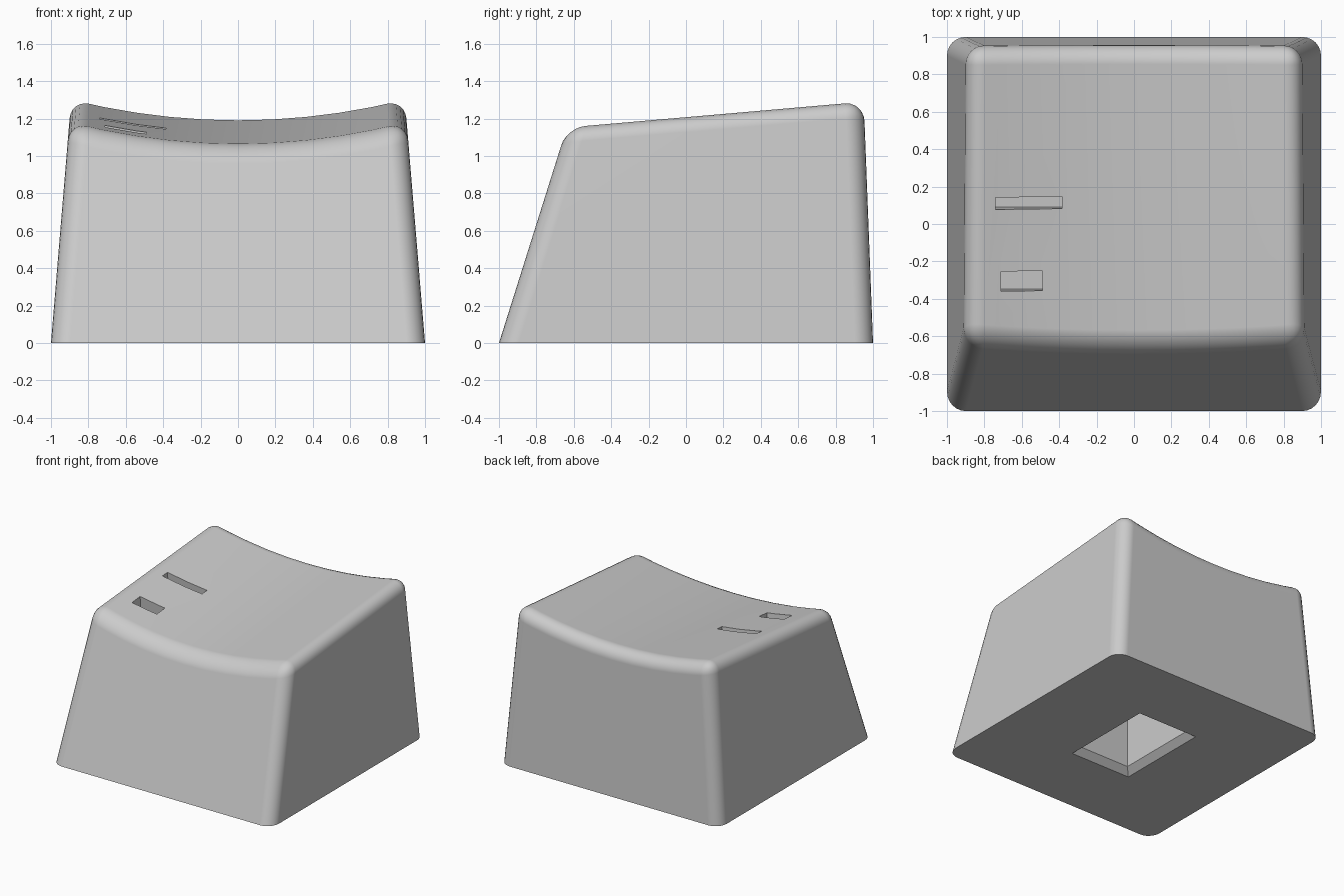
import bpy
import bmesh
import math
from mathutils import Matrix

if "Cube" in bpy.data.objects:
    bpy.data.objects.remove(bpy.data.objects["Cube"], do_unlink=True)

SLOPE = 0.088        # rise of the top from front to back
SEGMENTS = 10        # facets across the dished top

grey = bpy.data.materials.new("light grey plastic")
grey.use_nodes = True
grey.diffuse_color = (0.6, 0.6, 0.6, 1)
grey.node_tree.nodes["Principled BSDF"].inputs["Base Color"].default_value = (0.6, 0.6, 0.6, 1)


def make_object(name, bm):
    bmesh.ops.recalc_face_normals(bm, faces=bm.faces)
    mesh = bpy.data.meshes.new(name)
    bm.to_mesh(mesh)
    bm.free()
    mesh.materials.append(grey)
    obj = bpy.data.objects.new(name, mesh)
    bpy.context.collection.objects.link(obj)
    return obj


def loft_rectangles(name, rings):
    """Closed solid through rectangles given as (half x, half y, z)."""
    bm = bmesh.new()
    loops = [[bm.verts.new((sx * hx, sy * hy, z))
              for sx, sy in ((-1, -1), (1, -1), (1, 1), (-1, 1))]
             for hx, hy, z in rings]
    for low, high in zip(loops, loops[1:]):
        for i in range(4):
            j = (i + 1) % 4
            bm.faces.new((low[i], low[j], high[j], high[i]))
    bm.faces.new(loops[0])
    bm.faces.new(loops[-1])
    return make_object(name, bm)


def dish(x, y):
    return 1.115 + SLOPE * y + x * x / 7.2


def rim_point(t, back):
    """Point where the dished top meets the front or back wall, t from -1 to 1."""
    z = 1.1
    for _ in range(20):
        x = t * (1 - 0.083 * z)
        y = 1 - 0.0385 * z if back else -1 + 0.315 * z
        z = dish(x, y)
    return x, y, z


# Tapered body with a dished top
bm = bmesh.new()
steps = [2 * i / SEGMENTS - 1 for i in range(SEGMENTS + 1)]
front = [bm.verts.new(rim_point(t, False)) for t in steps]
back = [bm.verts.new(rim_point(t, True)) for t in steps]
fl, fr, br, bl = [bm.verts.new((x, y, 0)) for x, y in ((-1, -1), (1, -1), (1, 1), (-1, 1))]
top = [bm.faces.new((front[i], front[i + 1], back[i + 1], back[i])) for i in range(SEGMENTS)]
bm.faces.new([fl, fr] + front[::-1])
bm.faces.new([br, bl] + back)
bm.faces.new((fr, br, back[-1], front[-1]))
bm.faces.new((bl, fl, front[0], back[0]))
bm.faces.new((fl, bl, br, fr))
bmesh.ops.recalc_face_normals(bm, faces=bm.faces)

# Round the four upright corners and the rim of the top
top_set = set(top)
rounded = [e for e in bm.edges
           if max(v.co.z for v in e.verts) > 0.5
           and not all(f in top_set for f in e.link_faces)]
bmesh.ops.bevel(bm, geom=rounded, offset=0.1, offset_type='OFFSET', segments=6,
                profile=0.5, affect='EDGES', clamp_overlap=True)
body = make_object("key_body", bm)

# Socket with a chamfered mouth underneath, and two marks sunk into the top
c = 0.05
cutters = [loft_rectangles("socket_cutter", [(0.275 + c, 0.395 + c, -c),
                                             (0.275 - c, 0.395 - c, c),
                                             (0.275 - c, 0.395 - c, 0.8)])]
tilt = Matrix.Rotation(math.atan(SLOPE), 4, 'X')
for name, x, y, hx, hy in (("long_mark_cutter", -0.562, 0.112, 0.178, 0.032),
                           ("short_mark_cutter", -0.6, -0.305, 0.112, 0.053)):
    box = loft_rectangles(name, [(hx, hy, -0.12), (hx, hy, 0.2)])
    box.matrix_world = Matrix.Translation((x, y, dish(x, y))) @ tilt
    cutters.append(box)

bpy.ops.object.select_all(action='DESELECT')
bpy.context.view_layer.objects.active = body
body.select_set(True)
for cutter in cutters:
    cutter.hide_render = True
    mod = body.modifiers.new(cutter.name, 'BOOLEAN')
    mod.operation = 'DIFFERENCE'
    mod.solver = 'EXACT'
    mod.object = cutter
    bpy.ops.object.modifier_apply(modifier=mod.name)
    bpy.data.objects.remove(cutter, do_unlink=True)

# Smooth rounds with flat walls
bpy.ops.object.shade_smooth_by_angle(angle=math.radians(30))
weighted = body.modifiers.new("flat walls", 'WEIGHTED_NORMAL')
weighted.keep_sharp = True
